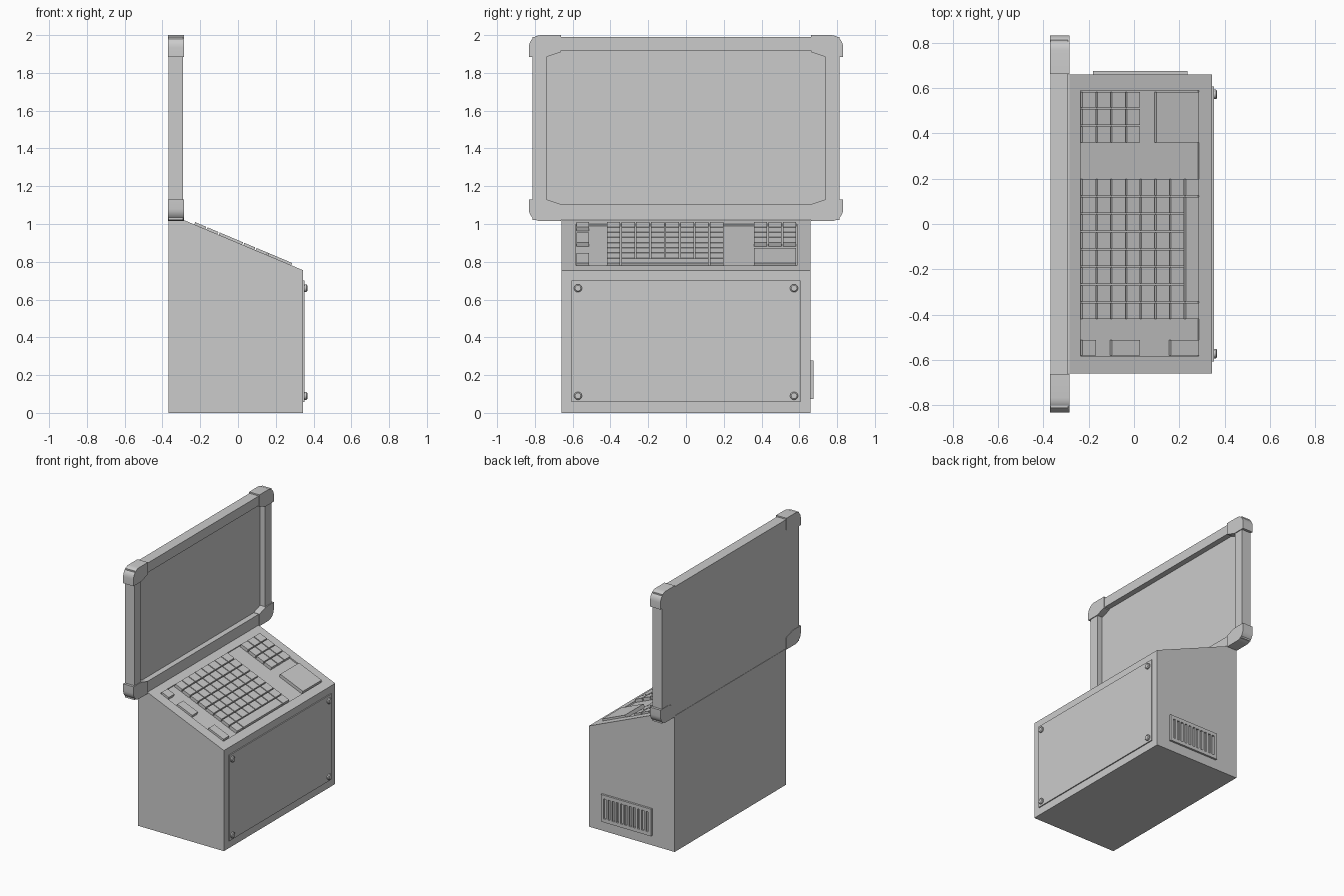
import bpy, bmesh, math
from mathutils import Matrix, Vector

if "Cube" in bpy.data.objects:
    bpy.data.objects.remove(bpy.data.objects["Cube"])


def finish(name, bm):
    bmesh.ops.recalc_face_normals(bm, faces=bm.faces)
    me = bpy.data.meshes.new(name)
    bm.to_mesh(me)
    bm.free()
    ob = bpy.data.objects.new(name, me)
    bpy.context.collection.objects.link(ob)
    return ob


def add_box(bm, lo, hi, mat=Matrix()):
    lo, hi = Vector(lo), Vector(hi)
    size = hi - lo
    bmesh.ops.create_cube(bm, size=1, matrix=mat @ Matrix.Translation((lo + hi) / 2)
                          @ Matrix.Diagonal((*size, 1)))


def add_prism(bm, pts, depth):
    f = bm.faces.new([bm.verts.new(p) for p in pts])
    r = bmesh.ops.extrude_face_region(bm, geom=[f])
    bmesh.ops.translate(bm, vec=depth, verts=[v for v in r['geom'] if isinstance(v, bmesh.types.BMVert)])


def cut(target, cutter):
    m = target.modifiers.new("cut", 'BOOLEAN')
    m.operation, m.solver, m.object = 'DIFFERENCE', 'EXACT', cutter
    bpy.context.view_layer.objects.active = target
    bpy.ops.object.modifier_apply(modifier=m.name)
    bpy.data.objects.remove(cutter)


# Sloped deck frame: local x runs downhill, local z is the deck normal
W = 0.66
FX, FZ, BX, BZ = 0.345, 0.755, -0.285, 1.02
ang = math.atan2(BZ - FZ, FX - BX)
DECK = Matrix.Translation((FX, 0, FZ)) @ Matrix.Rotation(ang, 4, 'Y')


def deck_box(bm, x0, x1, y0, y1, z0, z1):
    c = math.cos(ang)
    add_box(bm, ((x0 - FX) / c, y0, z0), ((x1 - FX) / c, y1, z1), DECK)


# Cabinet with shallow keyboard pocket
bm = bmesh.new()
prof = [(-0.368, 0), (FX, 0), (FX, FZ), (BX, BZ), (-0.368, BZ)]
add_prism(bm, [(x, -W, z) for x, z in prof], (0, 2 * W, 0))
cabinet = finish("cabinet", bm)
bm = bmesh.new()
deck_box(bm, -0.237, 0.287, -0.583, 0.588, -0.01, 0.03)
cut(cabinet, finish("pocket_cutter", bm))

# Keys
G = 0.0035
TOP = 0.013
xs = [-0.235 + 0.065 * i for i in range(9)]


def key(bm, x0, x1, y0, y1):
    deck_box(bm, x0 + G, x1 - G, y0 + G, y1 - G, -0.012, TOP)


bm = bmesh.new()
for i in range(7):
    for j in range(8):
        key(bm, xs[i], xs[i + 1], -0.423 + 0.078 * j, -0.345 + 0.078 * j)
for y0, y1 in ((-0.423, -0.345), (-0.345, 0.123), (0.123, 0.201)):
    key(bm, xs[7], xs[8], y0, y1)
finish("main_keys", bm)

bm = bmesh.new()
for i in range(4):
    for j in range(3):
        key(bm, xs[i], xs[i + 1], 0.357 + 0.0765 * j, 0.4335 + 0.0765 * j)
finish("number_keys", bm)

bm = bmesh.new()
for a, b in ((0, 1), (2, 4), (6, 8)):
    key(bm, xs[a], xs[b], -0.584, -0.509)
finish("side_buttons", bm)

bm = bmesh.new()
key(bm, xs[5], xs[8], 0.357, 0.5865)
finish("touch_pad", bm)

# Screen housing with recessed display
bm = bmesh.new()
add_box(bm, (-0.368, -0.813, 1.022), (-0.291, 0.813, 1.99))
screen = finish("screen", bm)
bm = bmesh.new()
add_box(bm, (-0.333, -0.738, 1.103), (-0.25, 0.738, 1.918))
cut(screen, finish("screen_cutter", bm))

# Rounded corner bumpers
ZC, R = 1.5075, 0.065
corner = [(0.832, 0.3775), (0.738, 0.3775), (0.662, 0.4025), (0.662, 0.4925)]
for k in range(8):
    t = math.pi / 2 * (1 - k / 7)
    corner.append((0.832 - R + R * math.cos(t), 0.4925 - R + R * math.sin(t)))
bm = bmesh.new()
for sy in (-1, 1):
    for sz in (-1, 1):
        add_prism(bm, [(-0.371, sy * y, ZC + sz * z) for y, z in corner], (0.086, 0, 0))
bumpers = finish("screen_corners", bm)

# Front access panel and its bolts
bm = bmesh.new()
add_box(bm, (0.34, -0.607, 0.057), (0.353, 0.607, 0.7))
finish("front_panel", bm)

bm = bmesh.new()
for y in (-0.572, 0.572):
    for z in (0.09, 0.66):
        for r1, r2, x0, x1 in ((0.021, 0.021, 0.35, 0.362), (0.021, 0.015, 0.362, 0.367)):
            bmesh.ops.create_cone(bm, cap_ends=True, segments=20, radius1=r1, radius2=r2, depth=x1 - x0,
                                  matrix=Matrix.Translation(((x0 + x1) / 2, y, z)) @ Matrix.Rotation(math.pi / 2, 4, 'Y'))
bolts = finish("panel_bolts", bm)

# Side vent with vertical slots
bm = bmesh.new()
add_box(bm, (-0.182, 0.655, 0.073), (0.235, 0.675, 0.277))
vent = finish("side_vent", bm)
bm = bmesh.new()
for i in range(11):
    x = 0.0265 + (i - 5) * 0.035
    add_box(bm, (x - 0.01, 0.662, 0.1), (x + 0.01, 0.7, 0.25))
cut(vent, finish("slot_cutter", bm))

# Smooth the rounded parts only
for ob in (bumpers, bolts):
    bpy.ops.object.select_all(action='DESELECT')
    ob.select_set(True)
    bpy.context.view_layer.objects.active = ob
    bpy.ops.object.shade_smooth_by_angle(angle=math.radians(30))
